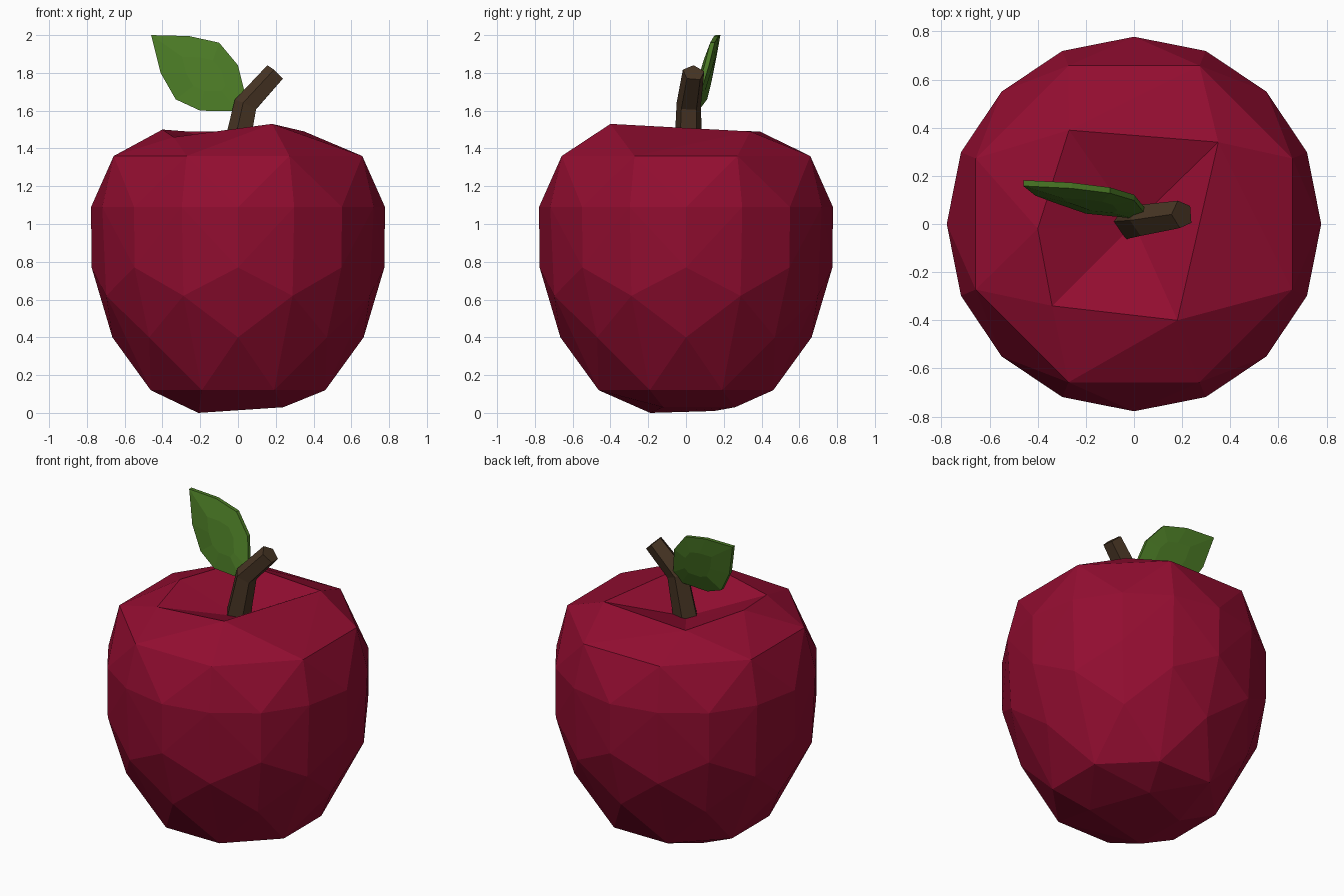
import bpy, bmesh, math
from mathutils import Vector

if "Cube" in bpy.data.objects:
    bpy.data.objects.remove(bpy.data.objects["Cube"])


def material(name, rgb):
    m = bpy.data.materials.new(name)
    m.diffuse_color = (*rgb, 1)
    m.use_nodes = True
    m.node_tree.nodes["Principled BSDF"].inputs["Base Color"].default_value = m.diffuse_color
    return m


def finish(bm, name, mat):
    bmesh.ops.recalc_face_normals(bm, faces=bm.faces[:])
    me = bpy.data.meshes.new(name)
    bm.to_mesh(me)
    bm.free()
    me.materials.append(mat)
    ob = bpy.data.objects.new(name, me)
    bpy.context.collection.objects.link(ob)
    return ob


red = material("apple red", (0.29, 0.004, 0.03))
brown = material("stem brown", (0.065, 0.036, 0.018))
green = material("leaf green", (0.068, 0.19, 0.018))

# apple body: faceted hull around staggered rings, slightly lopsided top and foot
bm = bmesh.new()
rings = [(0.12, 0.50, 8, 0.5), (0.40, 0.665, 8, 0), (0.62, 0.755, 8, 0.5),
         (0.77, 0.775, 8, 0), (1.09, 0.778, 16, 0), (1.36, 0.712, 8, 0.5)]
for z, r, n, phase in rings:
    for i in range(n):
        a = 2 * math.pi * (i + phase) / n
        bm.verts.new((r * math.cos(a), r * math.sin(a), z))
for p in [(-.21, -.19, 0), (.24, -.12, .03), (.1, .26, .03), (-.22, .15, .01)]:
    bm.verts.new(p)
rim_points = [(-.40, -.02, 1.50), (-.34, -.34, 1.46), (.18, -.40, 1.53),
              (.37, -.02, 1.46), (.35, .34, 1.49), (-.27, .39, 1.49)]
rim = [bm.verts.new(p) for p in rim_points]
bmesh.ops.convex_hull(bm, input=bm.verts[:])
# open the top and sink a hollow around the stem
lid = [f for f in bm.faces if all(v in rim for v in f.verts)]
bmesh.ops.delete(bm, geom=lid, context='FACES')
hollow = bm.verts.new((0.0, 0.0, 1.36))
for e in [e for e in bm.edges if e.is_boundary or e.is_wire]:
    if e.is_boundary:
        bm.faces.new((e.verts[0], e.verts[1], hollow))
bmesh.ops.delete(bm, geom=[e for e in bm.edges if e.is_wire], context='EDGES')
bmesh.ops.dissolve_limit(bm, angle_limit=math.radians(3), verts=bm.verts[:], edges=bm.edges[:])
finish(bm, "apple_body", red)

# stem: bent five-sided stick
bm = bmesh.new()
path = [Vector(p) for p in [(-.015, .01, 1.34), (.045, .015, 1.63), (.2, .04, 1.8)]]
loops = []
for i, (p, r) in enumerate(zip(path, (.078, .068, .06))):
    d = (path[min(i + 1, 2)] - path[max(i - 1, 0)]).normalized()
    u = Vector((0, 1, 0)).cross(d).normalized()
    w = d.cross(u)
    angles = [2 * math.pi * (k + .5) / 5 for k in range(5)]
    loops.append([bm.verts.new(p + r * (math.cos(a) * u + math.sin(a) * w)) for a in angles])
for lo, hi in zip(loops, loops[1:]):
    for k in range(5):
        bm.faces.new((lo[k], lo[(k + 1) % 5], hi[(k + 1) % 5], hi[k]))
bm.faces.new(loops[0])
bm.faces.new(loops[-1])
finish(bm, "stem", brown)

# leaf: tilted outline with thin edge, domed on both sides
bm = bmesh.new()
outline = [(-.46, .17, 2.0), (-.41, .13, 1.8), (-.33, .10, 1.66), (-.2, .055, 1.6),
           (0, .035, 1.597), (.045, .055, 1.66), (0, .11, 1.84), (-.1, .14, 1.96),
           (-.26, .16, 1.995)]
n = len(outline)
sides = []
for s, bulge in ((-1, .025), (1, .03)):
    edge = [bm.verts.new((x, y + s * .012, z)) for x, y, z in outline]
    inner = [bm.verts.new((-.16 + .45 * (x + .16), .1 + .45 * (y - .1) + s * bulge,
                           1.79 + .45 * (z - 1.79))) for x, y, z in outline]
    for k in range(n):
        j = (k + 1) % n
        bm.faces.new((edge[k], edge[j], inner[j], inner[k]))
    bm.faces.new(inner)
    sides.append(edge)
for k in range(n):
    j = (k + 1) % n
    bm.faces.new((sides[0][k], sides[0][j], sides[1][j], sides[1][k]))
finish(bm, "leaf", green)
